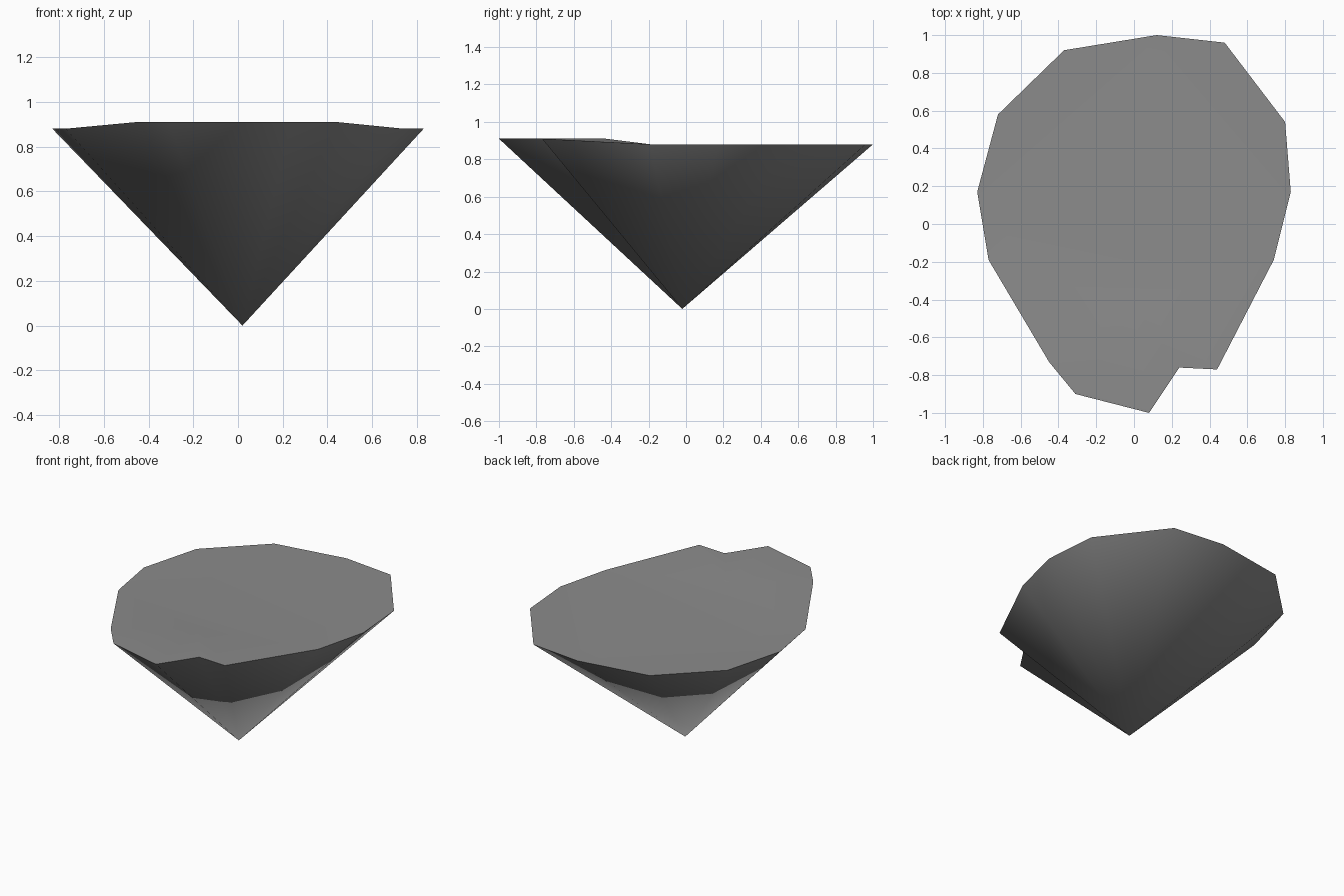
import bpy
import bmesh

cube = bpy.data.objects.get("Cube")
if cube:
    bpy.data.objects.remove(cube)

grey = bpy.data.materials.new("stone_grey")
grey.use_nodes = True
colour = (0.26, 0.26, 0.26, 1)
grey.diffuse_color = colour
grey.node_tree.nodes["Principled BSDF"].inputs["Base Color"].default_value = colour

# Rim outline, counter-clockwise from the front tip, with a notch at the front
RIM = [(0.08, -1), (0.24, -0.76), (0.44, -0.77), (0.74, -0.19), (0.83, 0.17),
       (0.80, 0.54), (0.48, 0.96), (0.12, 1), (-0.37, 0.92), (-0.72, 0.58),
       (-0.83, 0.17), (-0.77, -0.19), (-0.45, -0.73), (-0.31, -0.90)]
BACK, RIGHT, LEFT = 7, 3, 11


def rim_point(p):
    # The front of the rim is slightly raised
    return (p[0], p[1], 0.91 if p[1] < -0.5 else 0.88)


def add_part(name, build):
    bm = bmesh.new()
    build(bm, [bm.verts.new(rim_point(p)) for p in RIM])
    for face in bm.faces:
        face.smooth = True
    mesh = bpy.data.meshes.new(name)
    bm.to_mesh(mesh)
    bm.free()
    mesh.materials.append(grey)
    obj = bpy.data.objects.new(name, mesh)
    bpy.context.collection.objects.link(obj)


def fan(bm, centre, chain):
    for a, b in zip(chain, chain[1:]):
        bm.faces.new((centre, a, b))


# Underside tapering to a single point
def underside(bm, rim):
    apex = bm.verts.new((0.02, -0.02, 0))
    fan(bm, apex, (rim + rim[:1])[::-1])


# Top: flat rear fan and a low ridge over the front
def top(bm, rim):
    fan(bm, rim[BACK], rim[BACK + 1:LEFT + 1] + [rim[RIGHT]] + rim[RIGHT + 1:BACK])
    ridge = bm.verts.new((0, -0.43, 0.91))
    fan(bm, ridge, rim[LEFT:] + rim[:RIGHT + 1] + [rim[LEFT]])


add_part("tapered_underside", underside)
add_part("top_surface", top)
